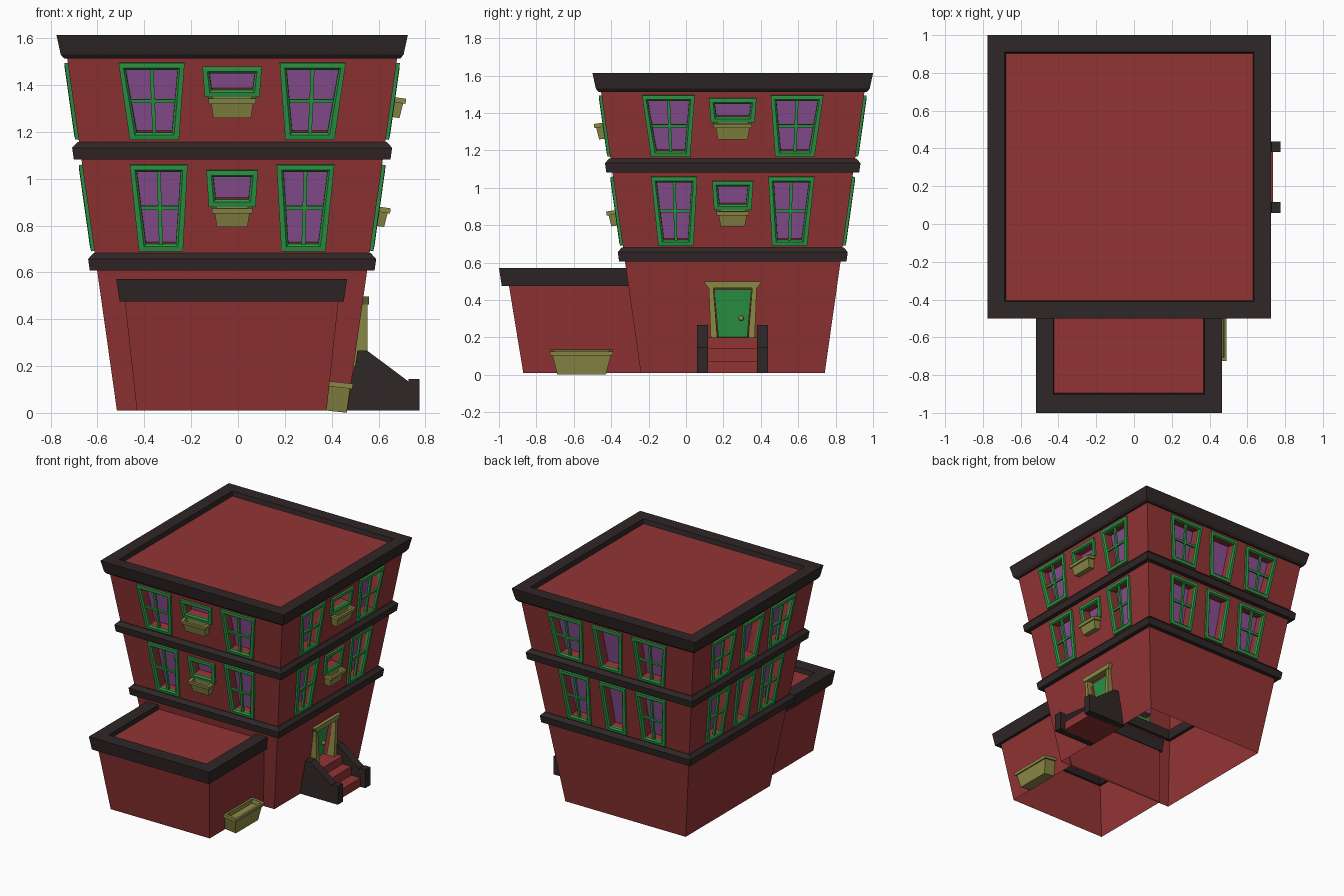
import bpy, bmesh
from math import radians
from mathutils import Vector, Matrix

if "Cube" in bpy.data.objects:
    bpy.data.objects.remove(bpy.data.objects["Cube"])

COLORS = {"red": (0.29, 0.034, 0.034, 1), "dark": (0.030, 0.020, 0.020, 1),
          "green": (0.025, 0.30, 0.06, 1), "purple": (0.25, 0.075, 0.28, 1),
          "olive": (0.26, 0.25, 0.06, 1)}
MATS = {}
for key, col in COLORS.items():
    MATS[key] = bpy.data.materials.new(key)
    MATS[key].diffuse_color = col

parts = {}
CX, CY = -0.025, 0.25                      # tower centre


def loft(part, mat, loops, closed=False):
    """Skin a list of equal point loops; cap the ends or join them in a ring."""
    bm = parts.setdefault(part, (bmesh.new(), mat))[0]
    rows = [[bm.verts.new(p) for p in loop] for loop in loops]
    n = len(rows[0])
    for a, b in zip(rows, rows[1:] + rows[:1] if closed else rows[1:]):
        for i in range(n):
            j = (i + 1) % n
            bm.faces.new((a[i], a[j], b[j], b[i]))
    if not closed:
        bm.faces.new(rows[0])
        bm.faces.new(rows[-1])


def rect(x0, x1, y0, y1, z):
    return [(x0, y0, z), (x1, y0, z), (x1, y1, z), (x0, y1, z)]


def square(h, z):
    return rect(CX - h, CX + h, CY - h, CY + h, z)


def wall_half(z):
    return 0.492 + 0.1413 * (z - 0.01)


def wall(k):
    """Map (along wall, height, outward) onto leaning wall k: front, right, back, left."""
    rot = Matrix.Rotation(radians(90 * k), 3, 'Z')
    return lambda u, z, n: rot @ Vector((u, -wall_half(z) - n, z - 0.14 * n)) + Vector((CX, CY, 0))


def slab(part, mat, f, pts, n0, n1):
    loft(part, mat, [[f(u, z, n) for u, z in pts] for n in (n0, n1)])


def trap(zt, zb, t0, t1, b0, b1, w=0.0):
    return [(b0 + w, zb + w), (b1 - w, zb + w), (t1 - w, zt - w), (t0 + w, zt - w)]


def window(f, dims, bars=True):
    outer, inner = trap(*dims), trap(*dims, w=0.03)
    mid = trap(*dims, w=0.021)
    ring = [(outer, -0.01), (outer, 0.014), (mid, 0.016), (inner, 0.006), (inner, -0.01)]
    loft("window_frames", "green", [[f(u, z, n) for u, z in p] for p, n in ring], True)
    slab("wall_cutters", "red", f, inner, -0.06, 0.06)
    slab("window_panes", "purple", f, inner, -0.063, -0.056)
    if bars:
        zt, zb, t0, t1, b0, b1 = dims
        ct, cb, zm, w = (t0 + t1) / 2, (b0 + b1) / 2, (zt + zb) / 2, 0.008
        slab("window_bars", "green", f,
             trap(zt - 0.02, zb + 0.02, ct - w, ct + w, cb - w, cb + w), -0.008, 0.008)
        l, r = (t0 + b0) / 2 + 0.02, (t1 + b1) / 2 - 0.02
        slab("window_bars", "green", f, trap(zm + w, zm - w, l, r, l, r), -0.007, 0.007)


def planter(f, zb, zt, wb, wt, db, dt):
    def loop(w, n0, n1, z):
        return [f(-w, z, n0), f(w, z, n0), f(w, z, n1), f(-w, z, n1)]
    loft("planters", "olive", [
        loop(wb, -0.005, db, zb), loop(wt - 0.012, -0.005, dt - 0.01, zt - 0.022),
        loop(wt, -0.005, dt, zt - 0.022), loop(wt, -0.005, dt, zt),
        loop(wt - 0.02, 0.012, dt - 0.014, zt), loop(wt - 0.024, 0.014, dt - 0.016, zt - 0.03)])


# Main tower and front extension
loft("tower", "red", [square(wall_half(z), z) for z in (0.01, 1.58)])
EX = -0.027
loft("extension", "red", [rect(EX - 0.405, EX + 0.405, -0.87, -0.232, 0.01),
                          rect(EX - 0.463, EX + 0.463, -0.957, -0.305, 0.54)])

# Roof edges and belt courses
loft("roof_trim", "dark", [square(h, z) for h, z in (
    (0.69, 1.513), (0.718, 1.513), (0.732, 1.53), (0.75, 1.613), (0.66, 1.613), (0.65, 1.56))], True)
for h, z in ((0.612, 0.607), (0.68, 1.082)):
    loft("belt_courses", "dark", [square(h + dh, z + dz) for dh, dz in (
        (-0.06, 0), (-0.004, 0), (0.003, 0.05), (-0.02, 0.075), (-0.06, 0.075))], True)
loft("extension_trim", "dark", [rect(EX - h, EX + h, y, -0.29 - i, z) for h, y, i, z in (
    (0.44, -0.93, 0.006, 0.475), (0.478, -0.985, 0, 0.475), (0.493, -1.0, 0, 0.572),
    (0.4, -0.9, 0.006, 0.572), (0.394, -0.893, 0.006, 0.525))], True)

# Windows and window planters on all four walls
for k in range(4):
    f = wall(k)
    for s in (-1, 1):
        for zt, zb, t0, t1, b0, b1 in ((1.495, 1.168, 0.203, 0.485, 0.227, 0.437),
                                       (1.06, 0.692, 0.19, 0.437, 0.21, 0.398)):
            t0, t1, b0, b1 = sorted((s * t0, s * t1)) + sorted((s * b0, s * b1))
            window(f, (zt, zb, t0, t1, b0, b1))
    if k < 2:
        window(f, (1.48, 1.35, -0.127, 0.127, -0.117, 0.117), False)
        window(f, (1.037, 0.882, -0.11, 0.11, -0.1, 0.1), False)
        planter(f, 1.265, 1.35, 0.08, 0.102, 0.045, 0.062)
        planter(f, 0.8, 0.882, 0.065, 0.087, 0.045, 0.062)
    else:
        window(f, (1.495, 1.168, -0.122, 0.122, -0.092, 0.092), False)
        window(f, (1.06, 0.692, -0.107, 0.107, -0.08, 0.08), False)

# Ground planter beside the extension
planter(lambda u, z, n: (0.378 + 0.11 * z + n, -0.558 + u, z - 0.11 * n),
        0.01, 0.135, 0.13, 0.168, 0.085, 0.098)

# Door, surround and knob
right = wall(1)
slab("wall_cutters", "red", right, trap(0.47, 0.2, -0.105, 0.105, -0.08, 0.08), -0.035, 0.06)
slab("door", "green", right, trap(0.453, 0.195, -0.1, 0.1, -0.077, 0.077), -0.037, -0.025)
flat = lambda u, z, n: (n, CY + u, z)
for s in (-1, 1):
    slab("door_surround", "olive", flat, [(s * u, z) for u, z in (
        (0.082, 0.19), (0.117, 0.19), (0.128, 0.465), (0.104, 0.465))], 0.475, 0.552)
slab("door_surround", "olive", flat, trap(0.498, 0.463, -0.154, 0.154, -0.13, 0.13), 0.51, 0.56)
knob = bmesh.new()
bmesh.ops.create_uvsphere(knob, u_segments=10, v_segments=6, radius=0.014,
                          matrix=Matrix.Translation(right(0.045, 0.3, -0.015)))
parts["door_knob"] = (knob, "olive")

# Front steps between two cheek walls
side = lambda u, z, n: (u, CY + n, z)
cheek = [(0.45, 0.01), (0.775, 0.01), (0.775, 0.145), (0.727, 0.145), (0.727, 0.135),
         (0.55, 0.267), (0.51, 0.267), (0.5, 0.2)]
for n in (-0.191, 0.13):
    slab("stair_walls", "dark", side, cheek, n, n + 0.058)
slab("steps", "red", side, [(0.45, 0.01), (0.735, 0.01), (0.735, 0.075), (0.66, 0.075),
     (0.66, 0.14), (0.59, 0.14), (0.59, 0.2), (0.45, 0.2)], -0.14, 0.14)

# Turn the collected parts into objects
objs = {}
for name, (bm, mat) in parts.items():
    bmesh.ops.recalc_face_normals(bm, faces=bm.faces)
    me = bpy.data.meshes.new(name)
    bm.to_mesh(me)
    bm.free()
    me.materials.append(MATS[mat])
    objs[name] = bpy.data.objects.new(name, me)
    bpy.context.collection.objects.link(objs[name])

# Cut the window and door recesses, then open the undersides
tower, cutter = objs["tower"], objs["wall_cutters"]
mod = tower.modifiers.new("recesses", 'BOOLEAN')
mod.operation, mod.solver, mod.object = 'DIFFERENCE', 'EXACT', cutter
deps = bpy.context.evaluated_depsgraph_get()
cut = bpy.data.meshes.new_from_object(tower.evaluated_get(deps))
tower.modifiers.clear()
tower.data = cut
bpy.data.objects.remove(cutter)
for name in ("tower", "extension"):
    bm = bmesh.new()
    bm.from_mesh(objs[name].data)
    low = [f for f in bm.faces if all(v.co.z < 0.02 for v in f.verts)]
    bmesh.ops.delete(bm, geom=low, context='FACES')
    bm.to_mesh(objs[name].data)
    bm.free()

for m in bpy.data.materials:
    if m.users and not m.is_grease_pencil:
        m.use_nodes = True
        m.node_tree.nodes["Principled BSDF"].inputs["Base Color"].default_value = m.diffuse_color
